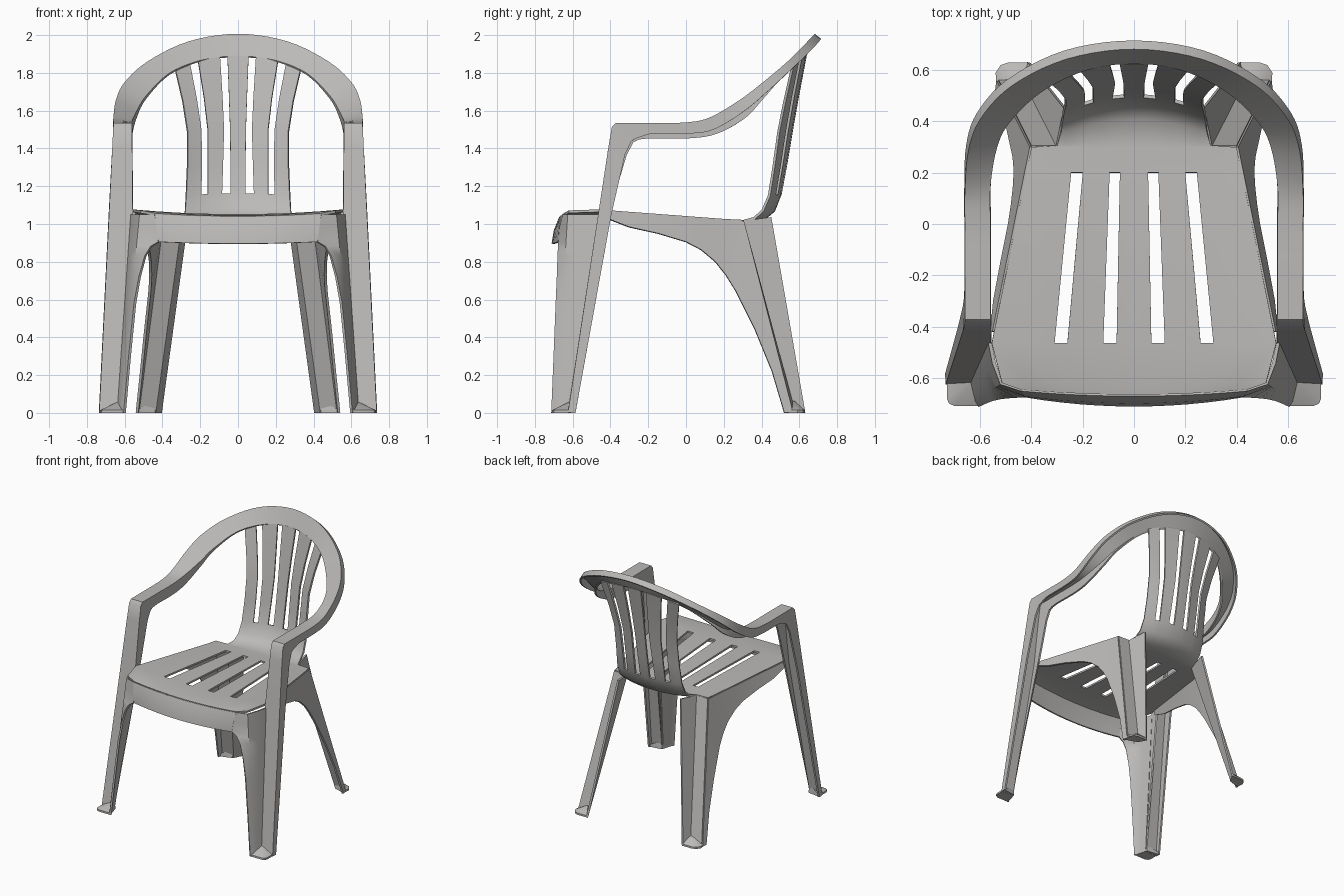
import bpy, bmesh
from mathutils import Vector as V

if "Cube" in bpy.data.objects:
    bpy.data.objects.remove(bpy.data.objects["Cube"])

plastic = bpy.data.materials.new("grey plastic")
plastic.diffuse_color = (0.5, 0.49, 0.48, 1)
plastic.use_nodes = True
plastic.node_tree.nodes["Principled BSDF"].inputs["Base Color"].default_value = plastic.diffuse_color


def finish(name, bm, thickness=0.014):
    """Weld, mirror across x, thicken and shade one sheet part."""
    bmesh.ops.remove_doubles(bm, verts=bm.verts, dist=0.0005)
    bmesh.ops.recalc_face_normals(bm, faces=bm.faces)
    mesh = bpy.data.meshes.new(name)
    bm.to_mesh(mesh)
    bm.free()
    obj = bpy.data.objects.new(name, mesh)
    bpy.context.collection.objects.link(obj)
    mesh.materials.append(plastic)
    obj.modifiers.new("Mirror", 'MIRROR').use_clip = True
    if thickness:
        solid = obj.modifiers.new("Thickness", 'SOLIDIFY')
        solid.thickness = thickness
        solid.offset = 0
    bpy.ops.object.select_all(action='DESELECT')
    obj.select_set(True)
    bpy.context.view_layer.objects.active = obj
    bpy.ops.object.convert(target='MESH')
    bpy.ops.object.shade_smooth_by_angle(angle=0.6)
    return obj


def loft(name, rows, hole=lambda i, j: False):
    """Sheet through rows of points, leaving out faces where hole() is true."""
    bm = bmesh.new()
    grid = [[bm.verts.new(p) for p in row] for row in rows]
    for i in range(len(grid) - 1):
        for j in range(len(grid[i]) - 1):
            if not hole(i, j):
                bm.faces.new((grid[i][j], grid[i][j + 1],
                              grid[i + 1][j + 1], grid[i + 1][j]))
    return finish(name, bm)


def line(a, b, z):
    """Point at height z on the line from a (top) to b (bottom)."""
    a, b = V(a), V(b)
    return a.lerp(b, (a.z - z) / (a.z - b.z))


# Seat and back in one sheet: y, z, slot edges, half width, edge shift in y and z
shell = [
    (-.665, 1.035, .08, .13, .27, .32, .44, .02, .015),
    (-.62, 1.04, .075, .125, .265, .315, .515, 0, .025),
    (-.465, 1.045, .068, .12, .26, .31, .555, 0, .025),
    (.20, 1.02, .055, .095, .20, .245, .42, 0, 0),
    (.30, 1.015, .05, .09, .19, .23, .40, 0, 0),
    (.325, 1.015, .05, .09, .185, .22, .30, -.02, 0),
    (.41, 1.025, .045, .09, .17, .205, .285, -.05, .005),
    (.465, 1.07, .042, .087, .163, .198, .28, -.06, 0),
    (.50, 1.16, .04, .085, .16, .195, .275, -.06, -.01),
    (.53, 1.32, .04, .08, .16, .193, .268, -.065, -.01),
    (.56, 1.50, .042, .075, .16, .195, .268, -.07, -.01),
    (.592, 1.68, .048, .083, .18, .22, .293, -.07, -.03),
    (.632, 1.89, .056, .096, .212, .257, .335, -.07, -.06),
]
rows = []
for y, z, a, b, c, d, e, dy, dz in shell:
    rows.append([(-x, y + dy * (x / e) ** 2, z + dz * (x / e) ** 2)
                 for x in (0, a, b, c, d, (d + e) / 2, e)])
loft("seat_and_back", rows, lambda i, j: j in (1, 3) and (i == 2 or i >= 8))

# Front apron under the seat edge
top, low = [], []
for k in range(7):
    s = k / 6
    top.append((-.44 * s, -.665 + .02 * s * s, 1.035 + .015 * s * s))
    low.append((-.42 * s, -.705 + .035 * s * s, .895 + .01 * s * s))
mid = [(V(p) + V(q)) / 2 + V((0, -.008, 0)) for p, q in zip(top, low)]
loft("front_apron", [top, mid, low])

# Front leg panel, wrapping round the seat corner
inner = [(-.44, -.645, 1.05), (-.425, -.665, .98), (-.42, -.67, .905),
         (-.46, -.672, .88), (-.49, -.675, .83), (-.52, -.68, .72),
         (-.545, -.687, .58), (-.573, -.698, .3), (-.60, -.71, 0)]
rows = [[p,
         line((-.515, -.62, 1.065), (-.615, -.69, 0), p[2]),
         line((-.545, -.54, 1.065), (-.625, -.655, 0), p[2]),
         line((-.562, -.46, 1.05), (-.635, -.62, 0), p[2])] for p in inner]
loft("front_leg_panel", rows)

# Arm, hoop and front leg strip: inner edge, outer edge, lip vector, inner lip share
sections = [
    (-.635, -.62, 0, -.73, -.62, 0, 0, .035, 0, 0),
    (-.562, -.46, 1.05, -.678, -.46, 1.05, 0, .065, 0, .8),
    (-.565, -.407, 1.40, -.661, -.407, 1.40, 0, .085, -.03, 1.1),
    (-.565, -.388, 1.51, -.656, -.388, 1.51, 0, .10, -.07, 1.1),
    (-.565, -.37, 1.53, -.655, -.37, 1.53, 0, .11, -.075, 1.1),
    (-.565, -.20, 1.53, -.655, -.20, 1.53, 0, 0, -.055, 1.4),
    (-.565, 0, 1.53, -.655, 0, 1.533, 0, .005, -.055, 1.4),
    (-.565, .15, 1.545, -.655, .13, 1.56, 0, .015, -.06, 1.1),
    (-.54, .30, 1.60, -.643, .285, 1.65, -.005, .02, -.055, .7),
    (-.49, .40, 1.68, -.597, .41, 1.745, -.01, .02, -.045, .4),
    (-.365, .52, 1.80, -.475, .54, 1.855, -.015, .02, -.035, .2),
    (-.19, .605, 1.87, -.26, .645, 1.96, -.01, .027, -.03, .1),
    (0, .632, 1.89, 0, .683, 2.0, 0, .028, -.025, .1),
]
flip = [-v if k in (0, 3, 6) else v for k, v in enumerate(sections[-2])]
path = list(sections[:5])
ring = sections[4:] + [flip]
for i in range(1, len(ring) - 2):
    for n in range(5):
        t = n / 5
        path.append([b + .5 * t * (c - a + t * (2 * a - 5 * b + 4 * c - d
                     + t * (3 * (b - c) + d - a)))
                     for a, b, c, d in zip(*ring[i - 1:i + 3])])
path.append(sections[-1])
rows = []
for s in path:
    edge_in, edge_out, lip = V(s[0:3]), V(s[3:6]), V(s[6:9])
    rows.append([edge_in + lip * s[9], edge_in, edge_out, edge_out + lip])
loft("arm_and_hoop", rows)

# Side apron sweeping down into the rear leg
seat_front, seat_back = V((-.555, -.465, 1.07)), V((-.40, .30, 1.015))
fold_foot = V((-.53, .56, 0))
lower = [(-.556, -.42, 1.03), (-.55, -.37, 1.01), (-.543, -.30, .983),
         (-.515, -.15, .95), (-.485, 0, .905), (-.473, .08, .863),
         (-.465, .155, .80), (-.463, .21, .73), (-.467, .26, .65),
         (-.49, .365, .44), (-.512, .455, .22), (-.535, .52, 0)]
rows = []
for p in lower:
    if p[1] < .25:
        y = p[1] if p[1] < .2 else .25
        upper = seat_front.lerp(seat_back, (y + .465) / .765)
    elif p[1] < .3:
        upper = seat_back
    else:
        upper = line(seat_back, fold_foot, p[2] * 1.15)
    rows.append([upper, p])
loft("side_apron", rows)

# Rear leg: back face and inner wall
loft("rear_leg", [[seat_back, (-.30, .30, 1.015), (-.268, .45, 1.035)],
                  [fold_foot, (-.44, .575, 0), (-.41, .63, 0)]])


def toe(name, outline, apex):
    """Foot block with a sloped top rising to the leg fold."""
    bm = bmesh.new()
    base = [bm.verts.new((x, y, 0)) for x, y in outline]
    rim = [bm.verts.new((x, y, .014)) for x, y in outline]
    tip = bm.verts.new(apex)
    bm.faces.new(base)
    for i in range(len(base)):
        k = (i + 1) % len(base)
        bm.faces.new((base[i], base[k], rim[k], rim[i]))
        bm.faces.new((rim[i], rim[k], tip))
    finish(name, bm, 0)


toe("front_foot", [(-.60, -.71), (-.70, -.71), (-.722, -.70), (-.73, -.68),
                   (-.73, -.59), (-.63, -.605)], (-.634, -.615, .06))
toe("rear_foot", [(-.41, .63), (-.49, .63), (-.52, .62), (-.54, .59),
                  (-.535, .53), (-.44, .56)], (-.442, .572, .065))
